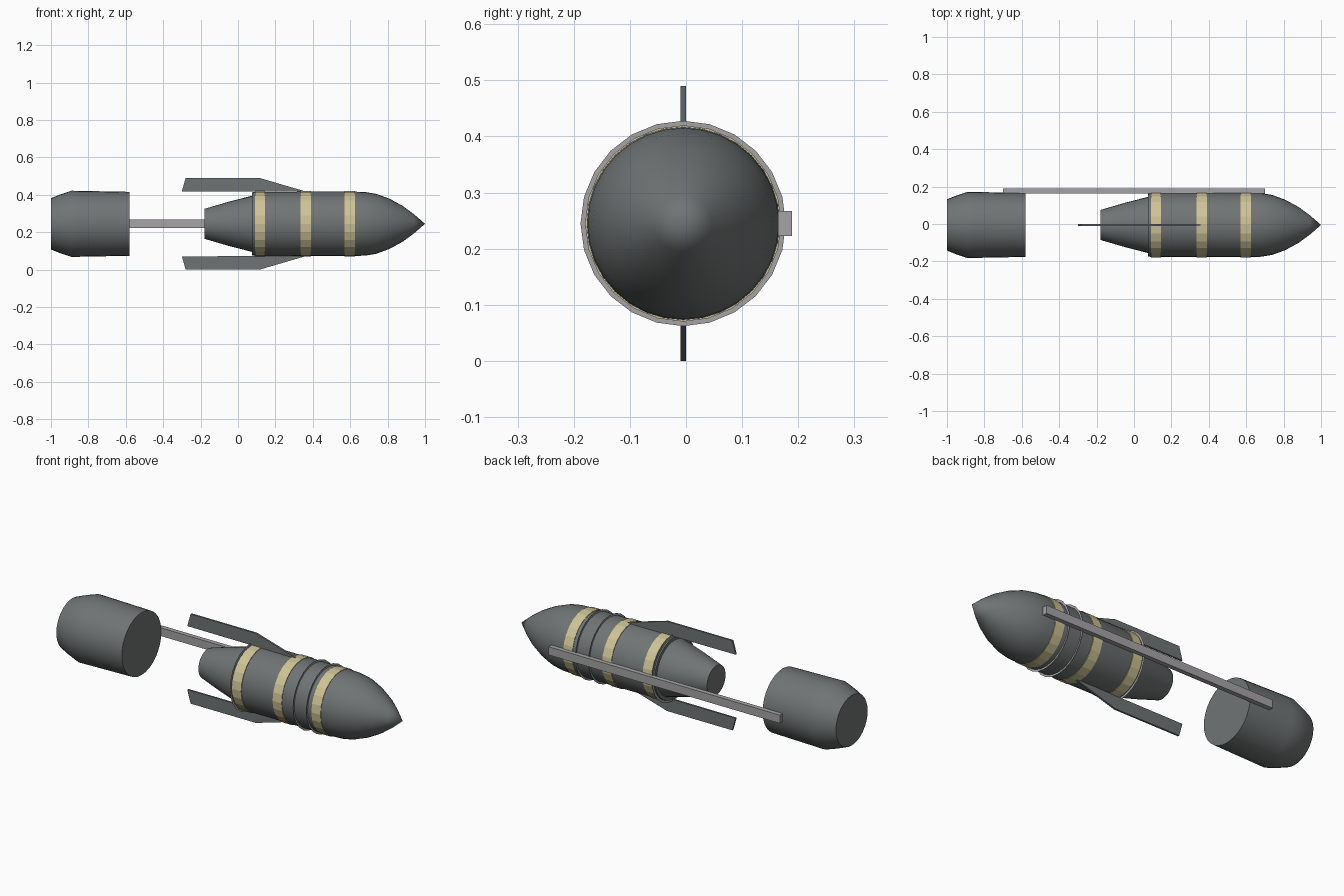
import bpy, bmesh, math

AXIS_Y, AXIS_Z = -0.005, 0.245

cube = bpy.data.objects.get("Cube")
if cube:
    bpy.data.objects.remove(cube, do_unlink=True)


def material(name, rgb):
    m = bpy.data.materials.new(name)
    m.use_nodes = True
    m.diffuse_color = (*rgb, 1)
    m.node_tree.nodes["Principled BSDF"].inputs["Base Color"].default_value = (*rgb, 1)
    return m


GREY = material("gunmetal grey", (0.16, 0.175, 0.175))
LIGHT = material("light grey", (0.38, 0.37, 0.38))
YELLOW = material("pale yellow", (0.62, 0.55, 0.31))


def finish(name, bm, mat, smooth=True):
    bmesh.ops.recalc_face_normals(bm, faces=bm.faces)
    mesh = bpy.data.meshes.new(name)
    bm.to_mesh(mesh)
    bm.free()
    mesh.materials.append(mat)
    obj = bpy.data.objects.new(name, mesh)
    bpy.context.collection.objects.link(obj)
    if smooth:
        bpy.ops.object.select_all(action='DESELECT')
        obj.select_set(True)
        bpy.context.view_layer.objects.active = obj
        bpy.ops.object.shade_smooth_by_angle(angle=math.radians(32))
    return obj


def lathe(name, profile, mat, sides=32, smooth=True):
    """Revolve (x, radius) points about the long axis."""
    bm = bmesh.new()
    verts = [bm.verts.new((x, AXIS_Y, AXIS_Z + r)) for x, r in profile]
    edges = [bm.edges.new(pair) for pair in zip(verts, verts[1:])]
    bmesh.ops.spin(bm, geom=verts + edges, cent=(0, AXIS_Y, AXIS_Z), axis=(1, 0, 0),
                   angle=math.tau, steps=sides)
    bmesh.ops.remove_doubles(bm, verts=bm.verts, dist=0.0002)
    return finish(name, bm, mat, smooth)


# Pointed body with a tapered tail and a small step in front of it
lathe("body", [(-0.18, 0), (-0.18, 0.08), (-0.05, 0.118), (0.075, 0.15), (0.075, 0.168),
               (0.09, 0.171), (0.62, 0.172), (0.68, 0.17), (0.74, 0.16), (0.81, 0.134),
               (0.88, 0.096), (0.94, 0.052), (1.0, 0)], GREY)

# Separate rear canister
lathe("rear_canister", [(-1, 0), (-1, 0.137), (-0.95, 0.157), (-0.89, 0.177), (-0.84, 0.176),
                        (-0.58, 0.171), (-0.58, 0)], GREY)

# Painted bands round the body
for name, x0, x1 in (("rear", 0.09, 0.145), ("middle", 0.335, 0.39), ("front", 0.57, 0.625)):
    lathe(name + "_band", [(x0, 0.168), (x0, 0.175), (x1, 0.175), (x1, 0.168)], YELLOW, 24, False)

# Paper-thin flanges
for i, x in enumerate((0.082, 0.465, 0.545)):
    lathe(f"flange_{i + 1}", [(x, 0.168), (x, 0.183)], LIGHT, 24, False)

# Upper and lower fins
for name, side in (("upper", 1), ("lower", -1)):
    bm = bmesh.new()
    outline = [(-0.3, 0.174), (-0.28, 0.245), (0.115, 0.245), (0.365, 0.172)]
    face = bm.faces.new([bm.verts.new((x, -0.01, AXIS_Z + side * h)) for x, h in outline])
    ext = bmesh.ops.extrude_face_region(bm, geom=[face])
    bmesh.ops.translate(bm, vec=(0, 0.01, 0),
                        verts=[g for g in ext["geom"] if isinstance(g, bmesh.types.BMVert)])
    finish(name + "_fin", bm, GREY, False)

# Connecting rail along the back
bm = bmesh.new()
bmesh.ops.create_cube(bm, size=1)
bmesh.ops.scale(bm, vec=(1.4, 0.025, 0.045), verts=bm.verts)
bmesh.ops.translate(bm, vec=(0, 0.1765, AXIS_Z), verts=bm.verts)
finish("connecting_rail", bm, LIGHT, False)
